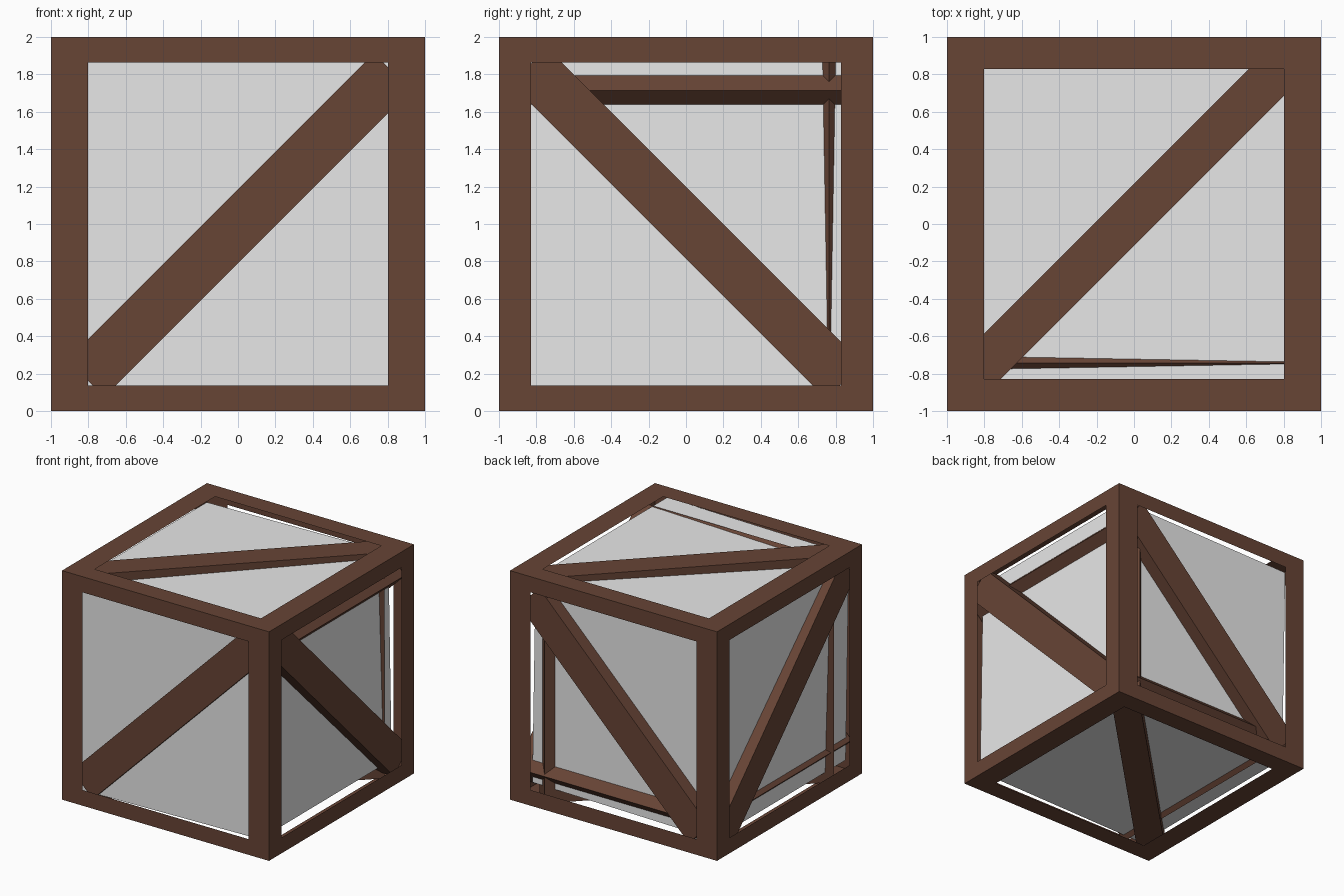
import bpy, bmesh, math
from mathutils import Vector

old = bpy.data.objects.get("Cube")
if old:
    bpy.data.objects.remove(old, do_unlink=True)


def material(name, rgb):
    m = bpy.data.materials.new(name)
    m.use_nodes = True
    m.diffuse_color = (*rgb, 1)
    m.node_tree.nodes["Principled BSDF"].inputs["Base Color"].default_value = (*rgb, 1)
    return m


wood = material("brown_wood", (0.136, 0.058, 0.036))
grey = material("light_grey", (0.8, 0.8, 0.8))


def finish(bm, name, mat):
    bmesh.ops.remove_doubles(bm, verts=bm.verts, dist=0.0005)
    bmesh.ops.recalc_face_normals(bm, faces=bm.faces)
    mesh = bpy.data.meshes.new(name)
    bm.to_mesh(mesh)
    bm.free()
    mesh.materials.append(mat)
    ob = bpy.data.objects.new(name, mesh)
    bpy.context.collection.objects.link(ob)
    return ob


# Hollow outer shell: each cube side is a flat border around an open window
CENTRE = Vector((0, 0, 1))
WINDOW = (0.803, 0.83, 0.863)
bm = bmesh.new()
corners = [(-1, -1), (1, -1), (1, 1), (-1, 1)]
for axis in range(3):
    a, b = (axis + 1) % 3, (axis + 2) % 3
    for side in (-1, 1):
        outer, inner = [], []
        for i, j in corners:
            for ring, ka, kb in ((outer, 1, 1), (inner, WINDOW[a], WINDOW[b])):
                p = Vector()
                p[axis], p[a], p[b] = side, i * ka, j * kb
                ring.append(bm.verts.new(p + CENTRE))
        for k in range(4):
            n = (k + 1) % 4
            bm.faces.new((outer[k], outer[n], inner[n], inner[k]))
finish(bm, "outer_frame", wood)


# Diagonal braces: slabs running right through the crate along one axis
def brace(name, axis, u, v, slope, width, reach, depth=0.985):
    bm = bmesh.new()
    low, high = width
    rows = []
    for end in (-depth, depth):
        row = []
        for w, r in ((low, -reach), (high, -reach), (high, reach), (low, reach)):
            p = Vector()
            p[axis] = end
            p[u] = (r - w * slope) / 2 * (1 if slope > 0 else -1)
            p[v] = (r + w * slope) / 2
            if slope < 0:
                p[u], p[v] = (w - r) / 2, (w + r) / 2
            row.append(bm.verts.new(p + CENTRE))
        rows.append(row)
    for row in rows:
        bm.faces.new(row)
    for k in range(4):
        n = (k + 1) % 4
        bm.faces.new((rows[0][k], rows[0][n], rows[1][n], rows[1][k]))
    finish(bm, name, wood)


brace("front_back_brace", 1, 0, 2, 1, (-0.21, 0.185), 1.64)
brace("side_brace", 0, 1, 2, -1, (-0.185, 0.20), 1.685)
brace("top_bottom_brace", 2, 0, 1, 1, (-0.115, 0.215), 1.645)

# Slightly tilted inner box that fills the windows
low, high = Vector((-0.895, -0.947, 0.12)), Vector((0.86, 0.87, 1.922))
bm = bmesh.new()
bmesh.ops.create_cube(bm, size=1)
bmesh.ops.scale(bm, vec=high - low, verts=bm.verts)
box = finish(bm, "inner_box", grey)
box.location = (low + high) / 2
box.rotation_euler.y = math.radians(-1)
